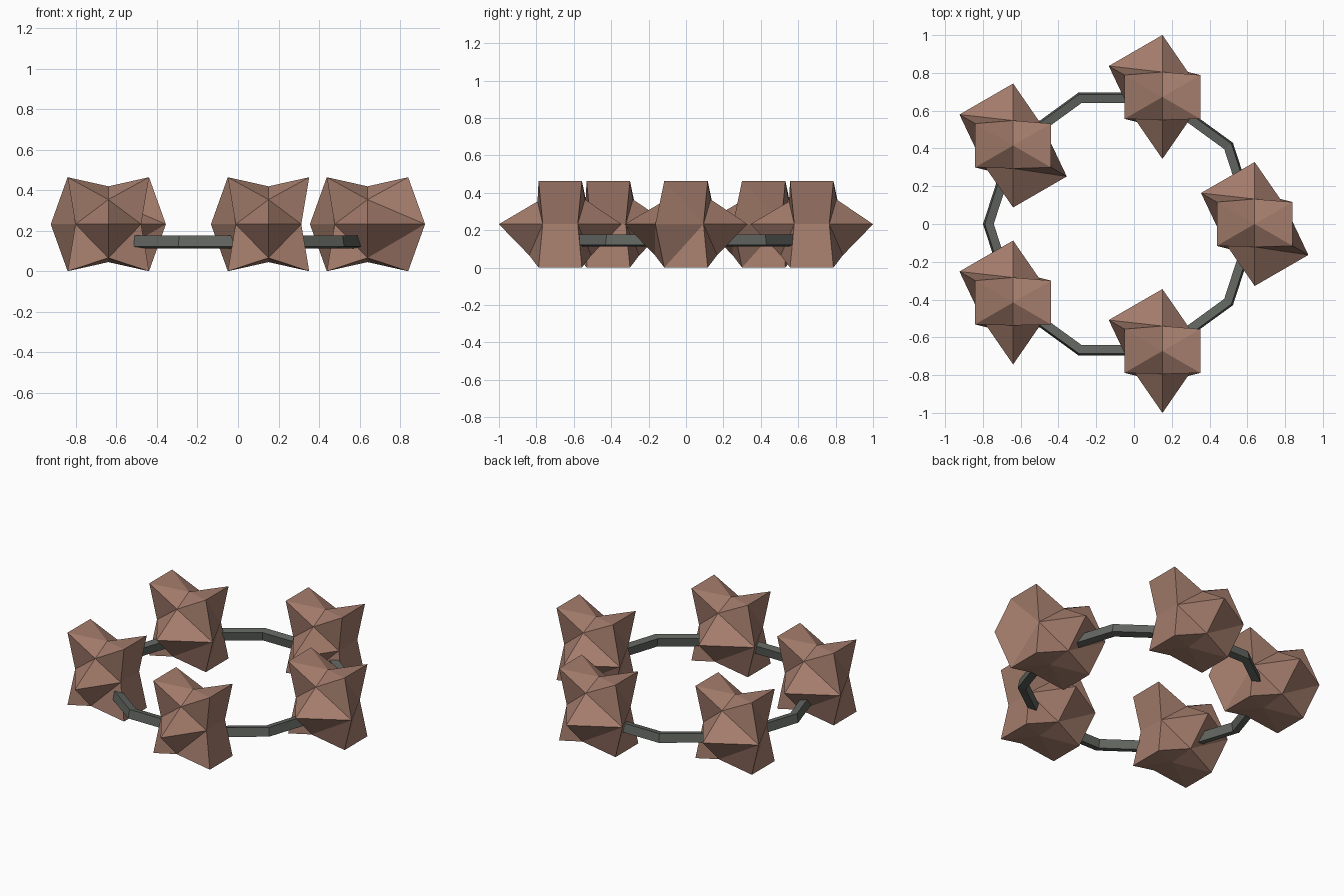
import bpy, bmesh, math
from math import cos, sin, radians, pi

if "Cube" in bpy.data.objects:
    bpy.data.objects.remove(bpy.data.objects["Cube"])


def material(name, rgb):
    m = bpy.data.materials.new(name)
    m.diffuse_color = (*rgb, 1)
    m.use_nodes = True
    m.node_tree.nodes["Principled BSDF"].inputs["Base Color"].default_value = m.diffuse_color
    return m


def finish(bm, name, mat, loc):
    bmesh.ops.recalc_face_normals(bm, faces=bm.faces[:])
    me = bpy.data.meshes.new(name)
    bm.to_mesh(me)
    bm.free()
    me.materials.append(mat)
    ob = bpy.data.objects.new(name, me)
    ob.location = loc
    bpy.context.collection.objects.link(ob)
    return ob


stone = material("brown_stone", (0.365, 0.2, 0.148))
iron = material("dark_grey", (0.12, 0.13, 0.115))

CX, RING = -0.068, 0.707     # ring centre and radius
R, D = 0.328, 0.187          # full and dented rock radius
ZC = R * sin(radians(45))


# Jagged rock: six-sided sphere with some vertices pushed inwards
def rock(name, loc, extra_spike):
    rings = [  # latitude, radius at 30, 90, 150, 210, 270, 330 degrees
        (45, (R, D, R, R, 0.172, R)),
        (0, (D, R, R, D, R, R if extra_spike else D)),
        (-45, (R, 0.235, R, R, 0.235, R)),
    ]
    bm = bmesh.new()
    rows = []
    for lat, radii in rings:
        la = radians(lat)
        row = []
        for i, r in enumerate(radii):
            a = radians(30 + 60 * i)
            row.append(bm.verts.new((r * cos(la) * cos(a), r * cos(la) * sin(a), r * sin(la))))
        rows.append(row)
    top = bm.verts.new((0, 0, D))
    bottom = bm.verts.new((0, 0, -D))
    quads = []
    for i in range(6):
        j = (i + 1) % 6
        bm.faces.new((top, rows[0][i], rows[0][j]))
        bm.faces.new((bottom, rows[2][j], rows[2][i]))
        for u, l in zip(rows, rows[1:]):
            quads.append(bm.faces.new((u[i], l[i], l[j], u[j])))
    bmesh.ops.triangulate(bm, faces=quads, quad_method='SHORT_EDGE')
    finish(bm, name, stone, loc)


for k in range(5):
    a = 2 * pi * k / 5
    rock(f"rock_{k + 1}", (CX + RING * cos(a), RING * sin(a), ZC), k in (0, 2))

# Ten-sided band joining the rocks, with a slightly tilted square section
bm = bmesh.new()
t = radians(10)
section = []
for u, v in ((-1, -1), (1, -1), (1, 1), (-1, 1)):
    u, v = u * 0.024, v * 0.028
    section.append((u * cos(t) - v * sin(t), u * sin(t) + v * cos(t)))
loops = []
for k in range(10):
    a = 2 * pi * k / 10
    loops.append([bm.verts.new(((0.703 + u) * cos(a), (0.703 + u) * sin(a), v)) for u, v in section])
for k in range(10):
    p, q = loops[k], loops[(k + 1) % 10]
    for i in range(4):
        j = (i + 1) % 4
        bm.faces.new((p[i], p[j], q[j], q[i]))
finish(bm, "connecting_band", iron, (CX, 0, 0.145))
